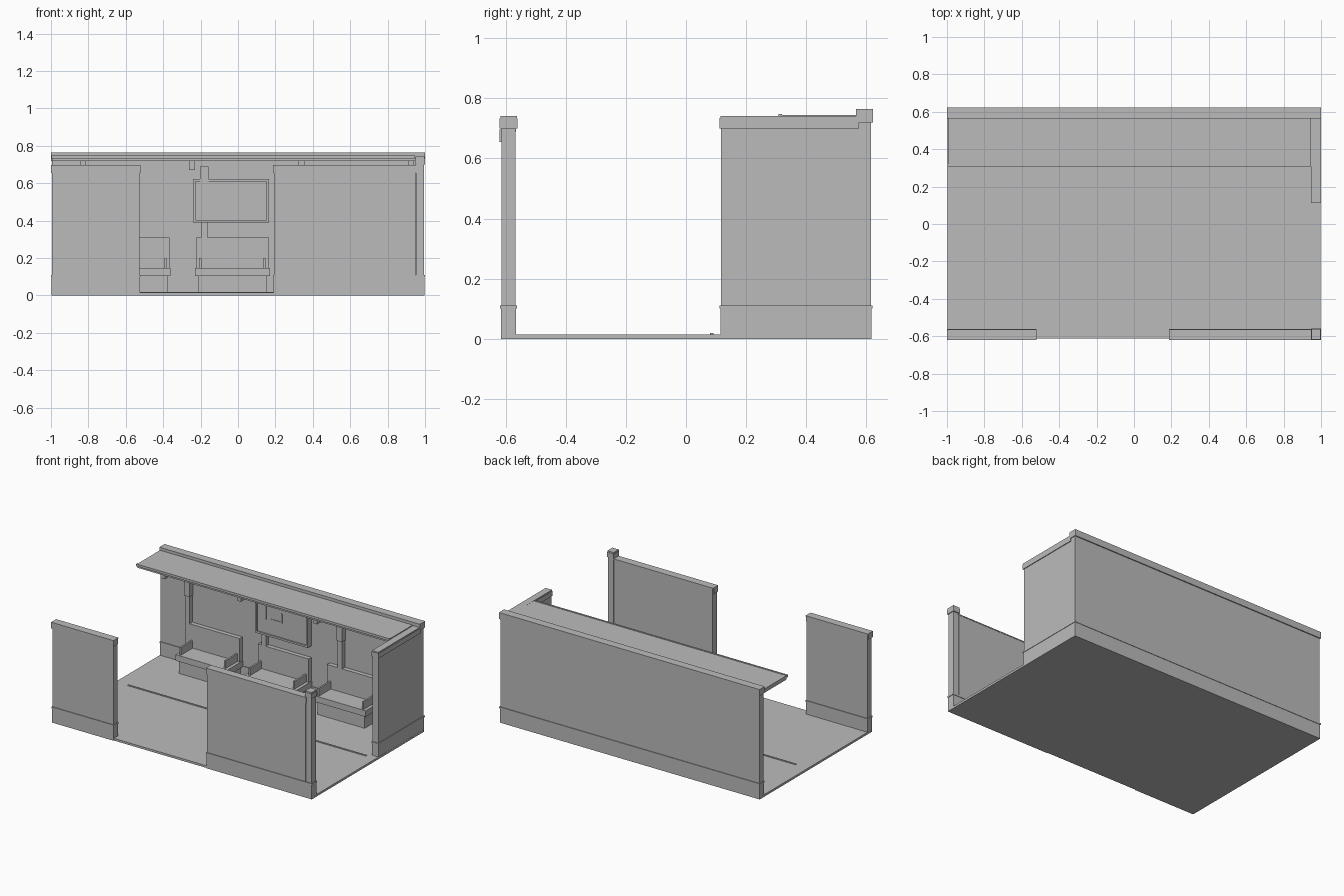
import bpy

old = bpy.data.objects.get("Cube")
if old:
    bpy.data.objects.remove(old, do_unlink=True)

grey = bpy.data.materials.new("plain_grey")
grey.use_nodes = True
COLOUR = (0.5, 0.5, 0.5, 1)
grey.diffuse_color = COLOUR
grey.node_tree.nodes["Principled BSDF"].inputs["Base Color"].default_value = COLOUR


def box(name, x, y, z):
    """Box given by its (low, high) range on each axis."""
    corners = [(a, b, c) for a in x for b in y for c in z]
    faces = [(0, 1, 3, 2), (4, 6, 7, 5), (0, 4, 5, 1),
             (2, 3, 7, 6), (0, 2, 6, 4), (1, 5, 7, 3)]
    mesh = bpy.data.meshes.new(name)
    mesh.from_pydata(corners, [], faces)
    mesh.materials.append(grey)
    obj = bpy.data.objects.new(name, mesh)
    bpy.context.collection.objects.link(obj)
    return obj


def grow(span, amount):
    return (span[0] - amount, span[1] + amount)


def wall(name, x, y, top):
    """Wall with a slightly proud plinth and a thin band above it."""
    box(name, x, y, (0, top))
    box(name + "_plinth", grow(x, 0.002), grow(y, 0.002), (0, 0.1))
    box(name + "_band", grow(x, 0.005), grow(y, 0.005), (0.1, 0.11))


# Floor and its guide strip
box("floor", (-0.998, 0.998), (-0.612, 0.615), (0, 0.015))
box("floor_strip", (-0.905, 0.925), (0.08, 0.092), (0.015, 0.019))

# Low front walls either side of the opening, with caps
FRONT = (-0.614, -0.567)
for side, x in (("right", (-0.995, -0.527)), ("left", (0.192, 0.95))):
    wall("front_wall_" + side, x, FRONT, 0.69)
    box("front_cap_" + side, grow(x, 0.005), (-0.62, -0.572), (0.655, 0.69))
    box("front_coping_" + side, grow(x, 0.005), (-0.62, -0.565), (0.69, 0.697))

# Corner post
POST = (0.952, 0.995)
wall("corner_post", POST, FRONT, 0.7)
box("corner_post_cap", grow(POST, 0.005), (-0.62, -0.56), (0.7, 0.733))
box("corner_post_top", grow(POST, 0.003), (-0.618, -0.562), (0.733, 0.742))

# Back wall and side wall with cornices
wall("back_wall", (-0.995, 0.995), (0.57, 0.615), 0.74)
box("back_cornice", (-1, 1), (0.565, 0.622), (0.72, 0.765))
wall("side_wall", POST, (0.117, 0.59), 0.7)
box("side_cornice", grow(POST, 0.005), (0.112, 0.575), (0.7, 0.734))
box("side_coping", grow(POST, 0.003), (0.114, 0.567), (0.734, 0.742))

# Canopy with front lip
box("canopy", (-0.995, 0.945), (0.318, 0.568), (0.718, 0.745))
box("canopy_lip", (-0.997, 0.945), (0.308, 0.32), (0.732, 0.748))

# Canopy beams and wall pilasters, evenly spaced
for i in range(4):
    x = -0.83 + i * 0.585
    box("canopy_beam", (x - 0.016, x + 0.016), (0.36, 0.57), (0.67, 0.718))
for i in range(3):
    x = -0.765 + i * 0.585
    box("pilaster", (x - 0.018, x + 0.016), (0.54, 0.572), (0.015, 0.69))
    box("pilaster_head", (x - 0.022, x + 0.022), (0.532, 0.572), (0.5, 0.69))

# Benches: base, seat, back and two armrests
for i in range(3):
    c = -0.56 + i * 0.53
    box("bench_base", (c - 0.182, c + 0.182), (0.415, 0.57), (0.015, 0.105))
    box("bench_seat", (c - 0.2, c + 0.2), (0.4, 0.57), (0.105, 0.147))
    box("bench_back", (c - 0.195, c + 0.195), (0.54, 0.572), (0.147, 0.31))
    for s in (-1, 1):
        a = c + s * 0.172
        box("bench_armrest", (a - 0.006, a + 0.006), (0.41, 0.54), (0.147, 0.2))

# Notice board: panel, four frame rails and a bent line on the panel
BX, BZ = (-0.24, 0.165), (0.39, 0.622)
box("board_panel", grow(BX, -0.01), (0.538, 0.572), grow(BZ, -0.01))
for z in (BZ[0], BZ[1] - 0.013):
    box("board_rail", BX, (0.529, 0.572), (z, z + 0.013))
for x in (BX[0], BX[1] - 0.013):
    box("board_stile", (x, x + 0.013), (0.529, 0.572), BZ)
box("board_line_flat", (-0.12, -0.037), (0.534, 0.538), (0.503, 0.512))
box("board_line_upright", (-0.046, -0.037), (0.534, 0.538), (0.512, 0.57))
